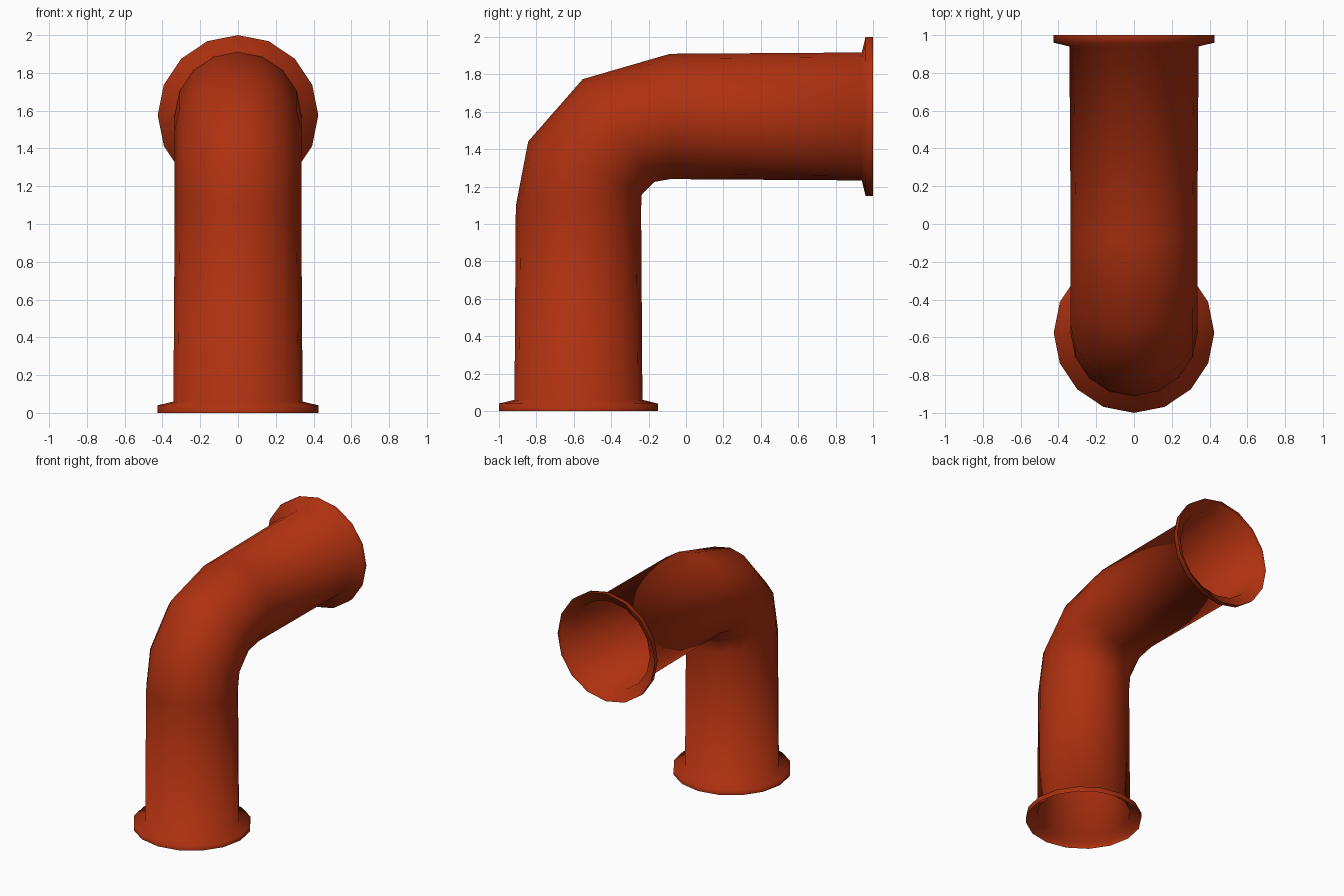
import bpy
import bmesh
from math import sin, cos, pi, radians

cube = bpy.data.objects.get("Cube")
if cube:
    bpy.data.objects.remove(cube, do_unlink=True)

SIDES = 16
AXIS_Y, AXIS_Z = -0.575, 1.575      # centre lines of the upright and level runs
FLANGE_R, PIPE_R, BEND_R = 0.425, 0.342, 0.335

# Flange profile: distance from the open end, radius
flange = [(0, FLANGE_R), (0.04, FLANGE_R), (0.06, PIPE_R)]

# Rings along the pipe: centre y, centre z, tilt in degrees, radius
rings = [(AXIS_Y, d, 0, r) for d, r in flange]
rings += [
    (AXIS_Y, 1.09, 1, BEND_R),
    (-0.54, 1.30, 25, BEND_R),
    (-0.36, 1.50, 55, BEND_R),
    (-0.085, AXIS_Z, 90, BEND_R),
]
rings += [(1 - d, AXIS_Z, 90, r) for d, r in reversed(flange)]


def add_ring(bm, y, z, tilt, r):
    t = radians(tilt)
    verts = []
    for i in range(SIDES):
        a = 2 * pi * i / SIDES
        out = r * sin(a)
        verts.append(bm.verts.new((r * cos(a), y - out * cos(t), z + out * sin(t))))
    return verts


# Hollow elbow pipe, open at both flanged ends
bm = bmesh.new()
loops = [add_ring(bm, *ring) for ring in rings]
for low, high in zip(loops, loops[1:]):
    for i in range(SIDES):
        j = (i + 1) % SIDES
        bm.faces.new((low[j], low[i], high[i], high[j]))
for face in bm.faces:
    face.smooth = True

# Faces look outward, away from the pipe axis
bm.normal_update()
first = bm.faces[:][0]
centre = first.calc_center_median()
if first.normal.x * centre.x + first.normal.y * (centre.y - AXIS_Y) < 0:
    bmesh.ops.reverse_faces(bm, faces=bm.faces[:])

mesh = bpy.data.meshes.new("elbow_pipe")
bm.to_mesh(mesh)
bm.free()
pipe = bpy.data.objects.new("elbow_pipe", mesh)
bpy.context.collection.objects.link(pipe)

# Rust red paint
paint = bpy.data.materials.new("rust_red")
paint.use_nodes = True
colour = (0.42, 0.03, 0.005, 1)
paint.diffuse_color = colour
paint.node_tree.nodes["Principled BSDF"].inputs["Base Color"].default_value = colour
mesh.materials.append(paint)
